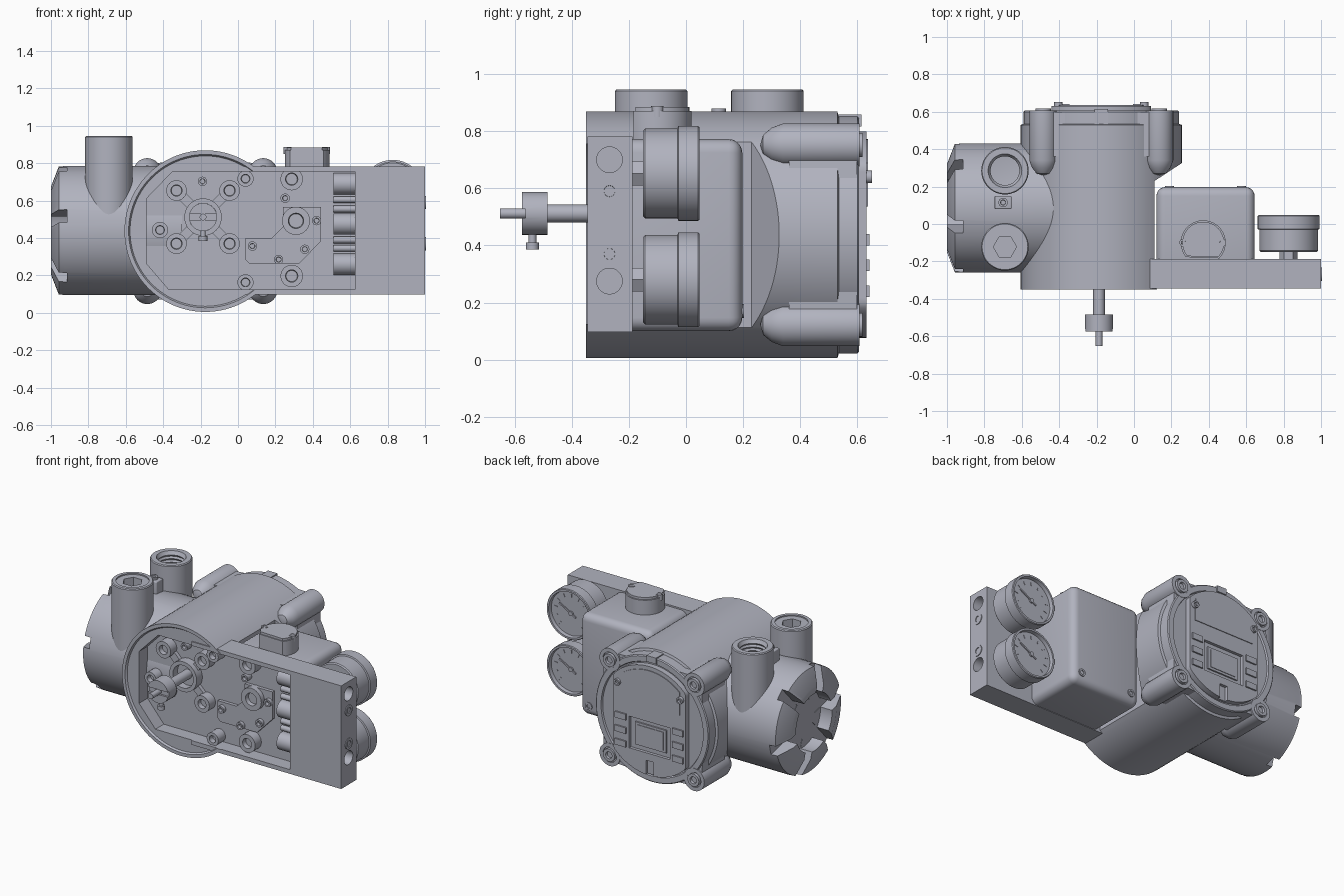
import bpy, bmesh
from math import sin, cos, pi, radians, atan2
from mathutils import Matrix, Vector

cube = bpy.data.objects.get("Cube")
if cube:
    bpy.data.objects.remove(cube)

grey = bpy.data.materials.new("blue_grey_metal")
grey.use_nodes = True
COLOR = (0.44, 0.45, 0.52, 1)
grey.diffuse_color = COLOR
grey.node_tree.nodes["Principled BSDF"].inputs["Base Color"].default_value = COLOR

AXES = {"x": Matrix.Rotation(pi / 2, 4, "Y"),
        "y": Matrix.Rotation(-pi / 2, 4, "X"),
        "z": Matrix.Identity(4)}
parts = []


def finish(name, bm):
    bmesh.ops.remove_doubles(bm, verts=bm.verts, dist=1e-5)
    bmesh.ops.recalc_face_normals(bm, faces=bm.faces)
    mesh = bpy.data.meshes.new(name)
    bm.to_mesh(mesh)
    bm.free()
    mesh.materials.append(grey)
    ob = bpy.data.objects.new(name, mesh)
    bpy.context.collection.objects.link(ob)
    parts.append(ob)
    return ob


def lathe(name, profile, loc, axis="y", n=48):
    """Turn (radius, height) points round an axis; heights are along the axis."""
    bm = bmesh.new()
    mat = Matrix.Translation(loc) @ AXES[axis]
    rings = [[bm.verts.new(mat @ Vector((r * cos(2 * pi * i / n), r * sin(2 * pi * i / n), h)))
              for i in range(n)] if r > 0 else [bm.verts.new(mat @ Vector((0, 0, h)))]
             for r, h in profile]
    for a, b in zip(rings, rings[1:]):
        for i in range(n):
            j = (i + 1) % n
            quad = [a[i % len(a)], a[j % len(a)], b[j % len(b)], b[i % len(b)]]
            bm.faces.new(list(dict.fromkeys(quad)))
    return finish(name, bm)


def rod(name, r, a, b, loc, axis="y", n=32):
    return lathe(name, [(0, a), (r, a), (r, b), (0, b)], loc, axis, n)


def socket_head(name, r, a, b, loc, axis="y", n=24):
    """Round head with a sunken centre at end b."""
    d = (b - a) * 0.4
    return lathe(name, [(0, a), (r, a), (r, b), (r * .55, b), (r * .5, b - d), (0, b - d)], loc, axis, n)


def prism(name, pts, a, b, axis="y"):
    """Extrude (x, z) points along y, or (x, y) points along z."""
    place = (lambda p, h: (p[0], h, p[1])) if axis == "y" else (lambda p, h: (p[0], p[1], h))
    bm = bmesh.new()
    lo = [bm.verts.new(place(p, a)) for p in pts]
    hi = [bm.verts.new(place(p, b)) for p in pts]
    bm.faces.new(lo)
    bm.faces.new(hi)
    for i in range(len(pts)):
        j = (i + 1) % len(pts)
        bm.faces.new([lo[i], lo[j], hi[j], hi[i]])
    return finish(name, bm)


def box(name, lo, hi, bevel=0, mat=Matrix.Identity(4)):
    bm = bmesh.new()
    bmesh.ops.create_cube(bm, size=1)
    for v in bm.verts:
        v.co = [l + (c + .5) * (h - l) for c, l, h in zip(v.co, lo, hi)]
    if bevel:
        bmesh.ops.bevel(bm, geom=bm.edges[:], offset=bevel, segments=5, profile=.5, affect="EDGES")
    bm.transform(mat)
    return finish(name, bm)


def boolean(ob, tool, op="DIFFERENCE"):
    mod = ob.modifiers.new("cut", "BOOLEAN")
    mod.operation, mod.object, mod.solver = op, tool, "EXACT"
    bpy.context.view_layer.objects.active = ob
    bpy.ops.object.modifier_apply(modifier=mod.name)
    parts.remove(tool)
    bpy.data.objects.remove(tool)


CX, CZ = -.175, .437

# Main round housing, relieved on its left side, joined to the manifold plate
body = lathe("housing", [(0, -.338), (.402, -.338), (.41, -.35), (.432, -.35), (.432, .53),
                         (.416, .535), (.416, .6), (.41, .606), (.375, .606), (.37, .595), (0, .595)],
             (CX, 0, CZ), n=96)
boolean(body, prism("side_relief", [(.11, -.19), (.11, .23), (.27, .335), (.5, .335), (.5, -.19)], -.1, 1, "z"))
boolean(body, box("manifold_plate", (-.1, -.345, .097), (1, -.187, .782)), "UNION")
boolean(body, prism("front_pocket", [(-.49, .61), (-.35, .755), (.625, .755), (.625, .125),
                                     (-.37, .125), (-.49, .265)], -.5, -.25))
for z in (.70, .275):
    boolean(body, rod("port_bore", .045, .9, 1.1, (0, -.268, z), "x"))
for z in (.59, .37):
    socket_head("port_plug", .036, .97, 1.005, (0, -.268, z), "x")

# Cover ears with screws at the four back corners
for sx in (-1, 1):
    for sz in (-1, 1):
        ex, ez = CX + sx * .31, CZ + sz * .315
        lathe("cover_ear", [(0, .26), (.035, .27), (.06, .3), (.075, .34), (.075, .608),
                            (.05, .608), (.05, .595), (0, .595)], (ex, 0, ez))
        socket_head("cover_screw", .042, .58, .618, (ex, 0, ez))
        a = atan2(sz * .315, sx * .31)
        web = [(.44, -.073), (.44, .073), (.38, .14), (.38, -.14)]
        prism("ear_web", [(CX + u * cos(a) - v * sin(a), CZ + u * sin(a) + v * cos(a)) for u, v in web],
              .36, .598)


# Back cover plate with flat sides, display window, keys and label
def clipped_disc(r, w, low=-1):
    ring = [(r * cos(i * pi / 48), r * sin(i * pi / 48)) for i in range(96)]
    pts = [(CX + max(-w, min(w, x)), CZ + max(low, z)) for x, z in ring]
    return list(dict.fromkeys((round(x, 4), round(z, 4)) for x, z in pts))


cover = prism("cover_plate", clipped_disc(.362, .265), .58, .632)
boolean(cover, box("window_pocket", (CX - .15, .612, .22), (CX + .15, .7, .43)))
boolean(cover, box("lower_slot", (CX - .028, .612, .05), (CX + .028, .7, .17)))
box("display_rim", (CX - .115, .6, .25), (CX + .115, .622, .40))
box("display_glass", (CX - .095, .6, .265), (CX + .095, .626, .385))
prism("label_plate", clipped_disc(.335, .225, .1), .62, .637)
for s in (-1, 1):
    socket_head("label_screw", .022, .62, .652, (CX + s * .23, 0, .64), n=16)
    for z in (.24, .33, .42):
        box("key", (CX + s * .21 - .04, .62, z - .02), (CX + s * .21 + .04, .642, z + .02))
box("cover_top_tab", (CX - .035, .53, CZ + .38), (CX + .035, .615, CZ + .421))

# Side neck with castellated screw cap
NY, NZ = .085, .44
neck = lathe("neck_and_cap", [(0, -.915), (.19, -.915), (.19, -1), (.235, -1), (.343, -.958), (.343, -.94),
                              (.345, -.93), (.345, -.3), (0, -.3)], (0, NY, NZ), "x", 72)
for k in range(6):
    turn = Matrix.Translation((0, NY, NZ)) @ Matrix.Rotation(-radians(13 + 60 * k), 4, "X")
    boolean(neck, box("cap_notch", (-1.1, -.5, -.035), (-.913, -.12, .035), mat=turn))

# Conduit bosses on the neck: one open, one plugged
threads = [(.085 - .008 * (i % 2), .935 - .012 * i) for i in range(10)]
lathe("conduit_open", [(0, .5), (.127, .5), (.127, .94), (.122, .946), (.09, .946)] + threads + [(0, .82)],
      (-.69, .285, 0), "z")
plug = lathe("conduit_plugged", [(0, .5), (.127, .5), (.127, .94), (.122, .946), (.1, .946), (.1, .938), (0, .938)],
             (-.69, -.122, 0), "z")
boolean(plug, rod("hex_socket", .062, .88, 1, (-.69, -.122, 0), "z", 6))
box("ground_terminal", (-.745, .08, .74), (-.655, .15, .865), .006)
socket_head("ground_screw", .025, .85, .88, (-.7, .115, 0), "z")

# Pilot box with round vent on top
box("pilot_box", (.12, -.235, .1), (.645, .197, .772), .047)
arc = [(.37 + .12 * cos(radians(t)), -.1 + .12 * sin(radians(t))) for t in range(-44, 225, 8)]
prism("vent_knob", arc, .74, .87, "z")
prism("vent_top", [(.37 + (x - .37) * .93, -.1 + (y + .1) * .93) for x, y in arc], .86, .885, "z")
for x in (.265, .47):
    socket_head("vent_screw", .022, .85, .888, (x, -.1, 0), "z", 16)
for x in (.19, .575):
    socket_head("box_screw", .025, .17, .203, (x, 0, .17), n=16)

# Two pressure gauges facing the back
for z in (.652, .28):
    lathe("gauge_case", [(0, -.15), (.15, -.15), (.157, -.143), (.157, -.03), (.166, -.027), (.166, .042),
                         (.162, .047), (.15, .047), (.147, .022), (0, .022)], (.827, 0, z), n=64)
    rod("gauge_nut", .048, -.2, -.14, (.827, 0, z), n=6)
    rod("gauge_hub", .015, .02, .032, (.827, 0, z), n=16)
    for k in range(11):
        turn = Matrix.Translation((.827, 0, z)) @ Matrix.Rotation(radians(-135 + 27 * k), 4, "Y")
        box("gauge_tick", (-.003, .02, .105), (.003, .025, .128), mat=turn)
    turn = Matrix.Translation((.827, 0, z)) @ Matrix.Rotation(radians(60), 4, "Y")
    box("gauge_needle", (-.005, .02, -.04), (.005, .029, .1), mat=turn)

# Feedback shaft with slotted collar and set screw
SX, SZ = -.187, .512
rod("shaft", .031, -.5, -.22, (SX, 0, SZ))
collar = rod("shaft_collar", .075, -.575, -.485, (SX, 0, SZ))
boolean(collar, box("collar_slot", (SX - .1, -.6, SZ - .016), (SX + .1, -.562, SZ + .016)))
rod("shaft_tip", .018, -.652, -.55, (SX, 0, SZ))
rod("set_screw", .014, .4, .45, (SX, -.538, 0), "z", 16)
rod("set_screw_head", .023, .385, .41, (SX, -.538, 0), "z", 16)
lathe("shaft_bushing", [(0, -.24), (.1, -.24), (.1, -.31), (.075, -.31), (.075, -.26), (0, -.26)], (SX, 0, SZ))

# Posts, arms, cover and screws inside the front pocket
for sx in (-1, 1):
    for sz in (-1, 1):
        px, pz = SX + sx * .142, SZ + sz * .142
        socket_head("mount_post", .055, -.24, -.315, (px, 0, pz))
        turn = Matrix.Translation((SX, 0, SZ)) @ Matrix.Rotation(-atan2(sz, sx), 4, "Y")
        box("post_arm", (.085, -.275, -.025), (.18, -.24, .025), mat=turn)
for z in (.715, .197):
    socket_head("pocket_post", .06, -.24, -.315, (.287, 0, z))
for x, z in ((.04, .717), (-.417, .443), (.04, .163)):
    socket_head("pocket_bolt", .043, -.24, -.325, (x, 0, z))
prism("pocket_cover", [(.04, .4), (.18, .4), (.24, .46), (.24, .565), (.445, .565), (.445, .385),
                       (.33, .265), (.06, .265), (.04, .285)], -.272, -.24)
socket_head("cover_boss", .075, -.24, -.305, (.31, 0, .492))
for x, z in ((.42, .493), (.077, .357), (.357, .34), (.217, .285), (-.19, .703), (.252, .613)):
    socket_head("small_screw", .025, -.24, -.295, (x, 0, z), n=16)
for z in (.69, .475, .26):
    rod("air_passage", .057, .51, .64, (0, -.268, z), "x")
for z in (.605, .555, .39, .345):
    rod("air_tube", .018, .51, .64, (0, -.268, z), "x", 16)

# Smooth shading with sharp edges kept
bpy.ops.object.select_all(action="DESELECT")
for ob in parts:
    ob.select_set(True)
bpy.context.view_layer.objects.active = parts[0]
bpy.ops.object.shade_smooth_by_angle(angle=radians(30))
